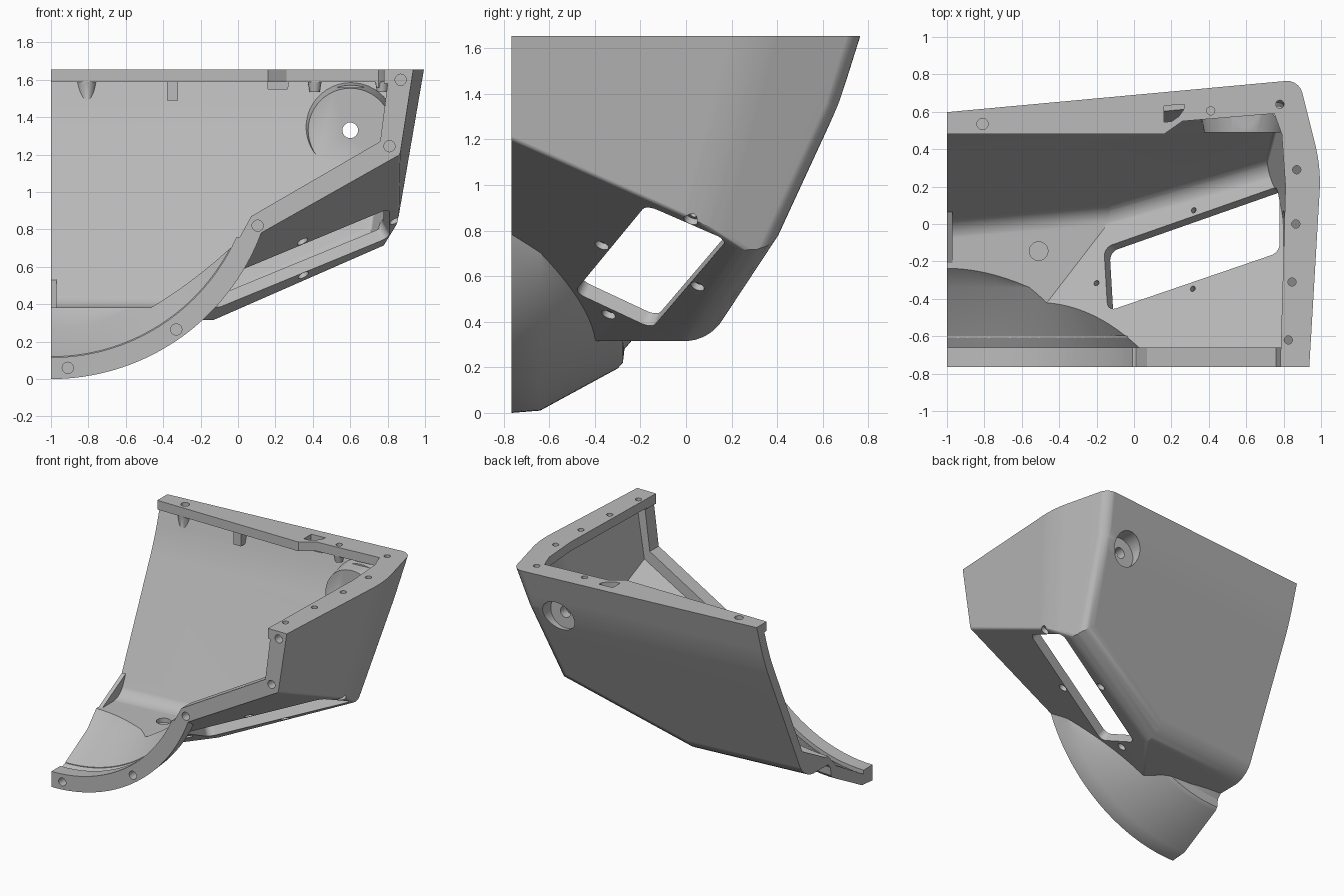
import bpy, bmesh, math
from mathutils import Vector as V

cube = bpy.data.objects.get("Cube")
if cube:
    bpy.data.objects.remove(cube, do_unlink=True)

grey = bpy.data.materials.new("plain grey")
grey.use_nodes = True
tone = (0.5, 0.5, 0.5, 1)
grey.diffuse_color = tone
grey.node_tree.nodes["Principled BSDF"].inputs["Base Color"].default_value = tone


def finish(name, bm):
    bmesh.ops.recalc_face_normals(bm, faces=bm.faces[:])
    mesh = bpy.data.meshes.new(name)
    bm.to_mesh(mesh)
    bm.free()
    mesh.materials.append(grey)
    ob = bpy.data.objects.new(name, mesh)
    bpy.context.collection.objects.link(ob)
    return ob


def loft(name, rings, bevel=0):
    """Closed solid through equal rings; bevel rounds the long edges."""
    bm = bmesh.new()
    rows = [[bm.verts.new(p) for p in ring] for ring in rings]
    n = len(rows[0])
    for a, b in zip(rows, rows[1:]):
        for i in range(n):
            bm.faces.new((a[i], a[(i + 1) % n], b[(i + 1) % n], b[i]))
    bm.faces.new(rows[0])
    bm.faces.new(rows[-1])
    if bevel:
        long_edges = [bm.edges.get((a, b)) for a, b in zip(rows[0], rows[-1])]
        bmesh.ops.bevel(bm, geom=long_edges, offset=bevel, segments=6,
                        profile=0.5, affect='EDGES')
    return finish(name, bm)


def prism(name, points, shift, bevel=0):
    return loft(name, [points, [V(p) + V(shift) for p in points]], bevel)


def frustum(name, start, end, r0, r1, n=32):
    start, end = V(start), V(end)
    turn = (end - start).to_track_quat('Z', 'Y')
    circle = [V((math.cos(2 * math.pi * i / n), math.sin(2 * math.pi * i / n), 0))
              for i in range(n)]
    return loft(name, [[p + turn @ (c * r) for c in circle]
                       for p, r in ((start, r0), (end, r1))])


def around(y, r, degrees):
    a = math.radians(degrees)
    return V((-1 + r * math.sin(a), y, 1.2 - r * math.cos(a)))


def bowl(name, profile, a0, a1, steps=48):
    return loft(name, [[around(y, r, a0 + (a1 - a0) * i / steps) for y, r in profile]
                       for i in range(steps + 1)])


def boolean(target, tool, op='DIFFERENCE'):
    mod = target.modifiers.new("cut", 'BOOLEAN')
    mod.operation, mod.solver, mod.object = op, 'EXACT', tool
    bpy.context.view_layer.update()
    graph = bpy.context.evaluated_depsgraph_get()
    mesh = bpy.data.meshes.new_from_object(target.evaluated_get(graph))
    target.modifiers.clear()
    target.data = mesh
    bpy.data.objects.remove(tool, do_unlink=True)


# Walls of the body as planes: outward normal and distance
def plane(normal, point):
    n = V(normal).normalized()
    return n, n.dot(V(point))


back_top = plane((-0.092, 1, -0.30), (0, 0.69, 1.655))
back_low = plane((-0.092, 1, -0.45), (0, 0.395, 0.9))
side = plane((1, -0.059, -0.156), (1, 0.3, 1.655))
side_rear = plane((1, 0.25, -0.24), (1, 0.3, 1.655))
slope = plane((0.564, -0.435, -1), (0.865, -0.765, 1.2))
floor = plane((0, 0, -1), (0, 0, 0.315))
walls = [back_top, back_low, side, side_rear, slope, floor]


def fillet(p, q, r, steps=6):
    """Extra planes tangent to a rounding cylinder between two walls."""
    out = []
    for i in range(1, steps):
        t = i / steps
        m = p[0] * (1 - t) + q[0] * t
        d = ((p[1] - r) * (1 - t) + (q[1] - r) * t) / m.length + r
        out.append((m.normalized(), d))
    return out


for p, q, r in ((back_top, back_low, 2), (side, side_rear, 0.8),
                (side_rear, back_top, 0.09), (side_rear, back_low, 0.09),
                (back_low, floor, 0.2), (back_low, slope, 0.16),
                (side, slope, 0.03), (side_rear, slope, 0.05), (slope, floor, 0.05)):
    walls += fillet(p, q, r)


def convex(name, inset, low, high):
    bm = bmesh.new()
    bmesh.ops.create_cube(bm, size=1)
    for v in bm.verts:
        v.co = [low[k] if v.co[k] < 0 else high[k] for k in range(3)]
    for n, d in walls:
        cut = bmesh.ops.bisect_plane(bm, geom=bm.verts[:] + bm.edges[:] + bm.faces[:],
                                     dist=1e-6, plane_co=n * (d - inset), plane_no=n,
                                     clear_outer=True)["geom_cut"]
        edges = [e for e in cut if isinstance(e, bmesh.types.BMEdge) and e.is_boundary]
        if len(edges) > 2:
            bmesh.ops.edgeloop_fill(bm, edges=edges)
    return finish(name, bm)


# Outer shape: tapered body with a round bowl at its lower front
shell = convex("corner_shell", 0, (-1, -0.765, 0), (1.5, 1.5, 1.655))
boolean(shell, bowl("bowl", [(-0.765, 0.3), (-0.765, 1.2), (-0.64, 1.19), (-0.3, 1.005),
                             (-0.277, 0.98), (-0.27, 0.92), (-0.24, 0.885),
                             (-0.24, 0.3)], 0, 90), 'UNION')

# Cavity, with the inner bosses, hooks and rib left standing
cavity = convex("cavity", 0.067, (-1.3, -0.66, 0), (1.5, 1.5, 1.587))
boolean(cavity, frustum("round_boss", (0.6, 0.49, 1.33), (0.6, 0.9, 1.33), 0.225, 0.3, 48))
for x, y, z, r in ((-0.81, 0.535, 1.47, 0.055), (0.41, 0.6, 1.535, 0.042),
                   (0.77, 0.6, 1.535, 0.042)):
    boolean(cavity, frustum("screw_boss", (x, y, z), (x, y, 1.62), r * 0.65, r))
boolean(cavity, prism("hook", [(-0.38, 0.49, 1.49), (-0.32, 0.49, 1.49),
                               (-0.32, 0.49, 1.65), (-0.38, 0.49, 1.65)], (0, 0.2, 0)))
boolean(cavity, prism("end_rib", [(-1.4, -0.23, 0.37), (-1.4, 0.3, 0.3), (-1.4, 0.3, 0.555),
                                  (-1.4, 0.11, 0.555)], (0.43, 0, 0)))
boolean(shell, cavity)
boolean(shell, bowl("bowl_cavity", [(-0.66, 0.35), (-0.66, 1.115), (-0.34, 0.93),
                                    (-0.23, 0.81), (-0.23, 0.35)], -15, 88))

# Front opening inside the rim, and top opening inside the flange
opening = [around(-1, 1.085, a) for a in range(-15, 67, 3)]
opening += [V((x, -1, z)) for x, z in ((0.01, 0.76), (0.07, 0.87), (0.76, 1.27),
                                       (0.8, 1.58), (-1.28, 1.58))]
boolean(shell, prism("front_opening", opening, (0, 0.4, 0)))
boolean(shell, prism("top_opening", [(x, y, 1.56) for x, y in (
    (-1.3, -1), (0.775, -1), (0.81, 0.2), (0.79, 0.48), (0.75, 0.59),
    (0.26, 0.55), (0.16, 0.48), (-1.3, 0.48))], (0, 0, 0.4)))


# Window and its screw holes in the sloped wall
def on_slope(x, y):
    n, d = slope
    return V((x, y, (d - n.x * x - n.y * y) / n.z))


down = slope[0]
corners = ((-0.11, -0.49), (0.81, -0.175), (0.81, 0.18), (-0.13, -0.15))
boolean(shell, prism("window", [on_slope(*c) - down * 0.12 for c in corners],
                     down * 0.27, 0.05))
for c in ((0.345, -0.37), (0.84, 0.02), (0.35, 0.05), (-0.17, -0.34)):
    p = on_slope(*c)
    boolean(shell, frustum("window_screw", p - down * 0.03, p + down * 0.1, 0.032, 0.032, 20))
    boolean(shell, frustum("window_hole", p - down * 0.12, p + down * 0.1, 0.015, 0.015, 16))

# Round recess through the back wall
boolean(shell, frustum("recess", (0.6, 0.56, 1.33), (0.6, 1, 1.33), 0.12, 0.12, 48))
boolean(shell, frustum("recess_hole", (0.6, 0.4, 1.33), (0.6, 1, 1.33), 0.042, 0.042, 24))

# Holes and slot in the top flange
for x, y, r in ((-0.81, 0.535, 0.03), (0.41, 0.605, 0.022), (0.78, 0.64, 0.022),
                (0.87, 0.29, 0.022), (0.865, 0, 0.022), (0.845, -0.31, 0.022),
                (0.825, -0.62, 0.022)):
    boolean(shell, frustum("flange_hole", (x, y, 1.56), (x, y, 1.8), r, r, 20))
boolean(shell, prism("flange_slot", [(x, y, 1.55) for x, y in (
    (0.16, 0.545), (0.2, 0.548), (0.24, 0.575), (0.265, 0.61), (0.27, 0.64),
    (0.16, 0.632))], (0, 0, 0.3)))

# Holes in the front rim and the floor
for x, z in ((-0.91, 0.06), (-0.33, 0.265), (0.105, 0.82), (0.81, 1.245), (0.87, 1.6)):
    boolean(shell, frustum("rim_hole", (x, -0.9, z), (x, -0.7, z), 0.03, 0.03, 24))
boolean(shell, frustum("floor_hole", (-0.51, -0.145, 0.35), (-0.51, -0.145, 0.6), 0.05, 0.05, 24))

# Smooth shading with crisp edges
bpy.ops.object.select_all(action='DESELECT')
bpy.context.view_layer.objects.active = shell
shell.select_set(True)
bpy.ops.object.shade_smooth_by_angle(angle=math.radians(25))
weighted = shell.modifiers.new("even_shading", 'WEIGHTED_NORMAL')
weighted.keep_sharp = True
